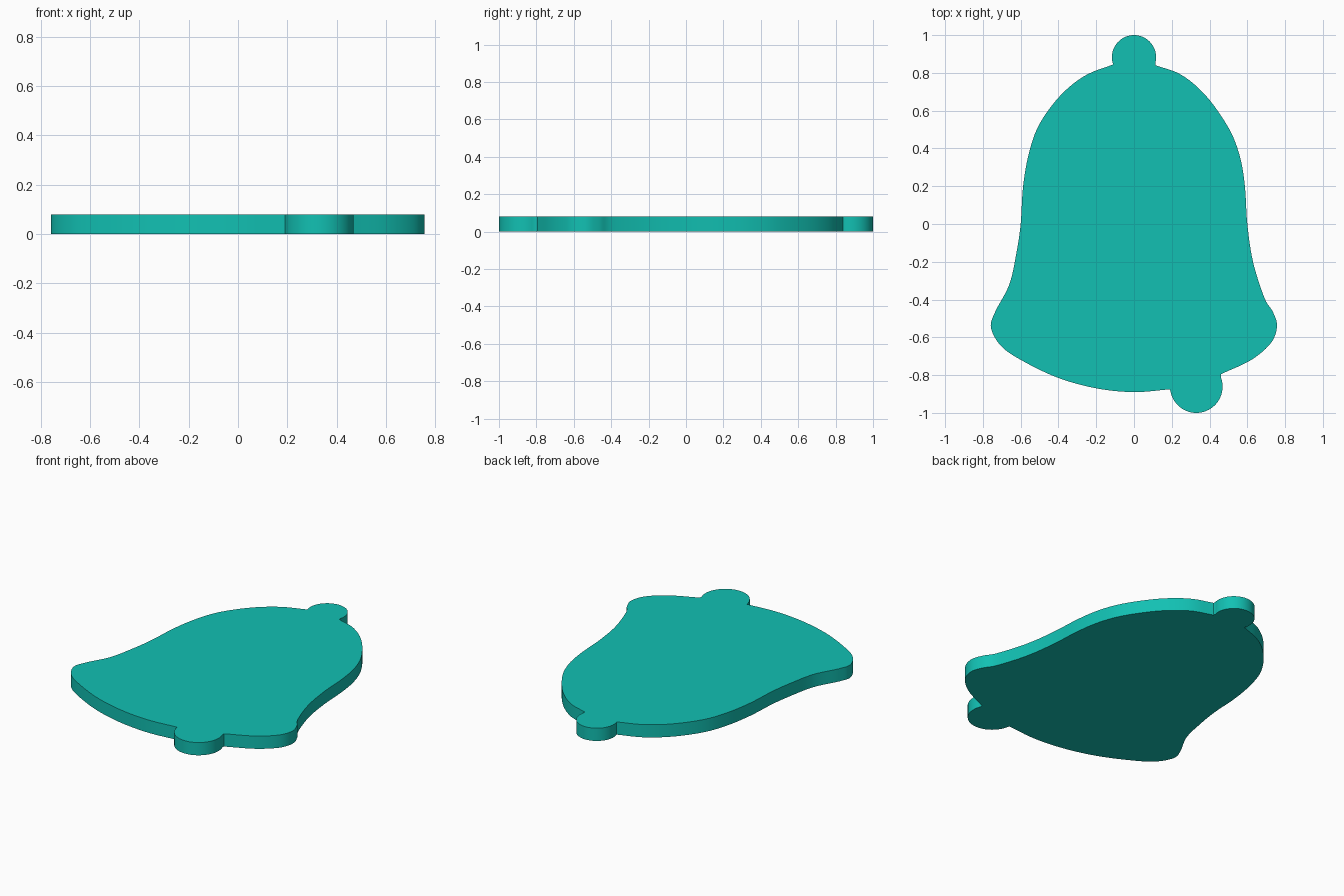
import bpy, bmesh, math
from mathutils import Vector

if "Cube" in bpy.data.objects:
    bpy.data.objects.remove(bpy.data.objects["Cube"])

THICKNESS = 0.08


def smooth_path(points, steps=6):
    """Catmull-Rom curve through the points, ends included."""
    p = [Vector(q) for q in points]
    p = [2 * p[0] - p[1]] + p + [2 * p[-1] - p[-2]]
    out = []
    for a, b, c, d in zip(p, p[1:], p[2:], p[3:]):
        for i in range(steps):
            t = i / steps
            out.append(0.5 * (2 * b + (c - a) * t + (2 * a - 5 * b + 4 * c - d) * t ** 2
                              + (3 * b - a - 3 * c + d) * t ** 3))
    return out + [p[-2]]


def arc(cx, cy, r, start, end, steps=36):
    """Clockwise arc without its end points' duplicates."""
    angles = [math.radians(start + (end - start) * i / steps) for i in range(1, steps)]
    return [Vector((cx + r * math.cos(a), cy + r * math.sin(a))) for a in angles]


# Bell sides, clockwise from the top knob
right_side = [(0.115, 0.84), (0.25, 0.79), (0.38, 0.68), (0.50, 0.51), (0.56, 0.36),
              (0.587, 0.2), (0.60, 0.0), (0.63, -0.2), (0.69, -0.39), (0.735, -0.465),
              (0.757, -0.54), (0.725, -0.63), (0.62, -0.72), (0.46, -0.795)]
left_side = [(0.19, -0.875), (0.0, -0.89), (-0.2, -0.87), (-0.4, -0.815), (-0.58, -0.73),
             (-0.70, -0.65), (-0.757, -0.55), (-0.735, -0.465), (-0.66, -0.32),
             (-0.622, -0.15), (-0.60, 0.0), (-0.587, 0.2), (-0.555, 0.38), (-0.50, 0.53),
             (-0.39, 0.68), (-0.26, 0.785), (-0.11, 0.845)]

# Full outline: knob, right side, clapper, rim and left side
outline = (arc(0, 0.883, 0.117, 199, -21) + smooth_path(right_side)
           + arc(0.33, -0.861, 0.139, 27, -174) + smooth_path(left_side))

# Flat plate
bm = bmesh.new()
face = bm.faces.new([bm.verts.new((v.x, v.y, 0)) for v in outline])
top = bmesh.ops.extrude_face_region(bm, geom=[face], use_keep_orig=True)
verts = [g for g in top["geom"] if isinstance(g, bmesh.types.BMVert)]
bmesh.ops.translate(bm, verts=verts, vec=(0, 0, THICKNESS))
bmesh.ops.recalc_face_normals(bm, faces=bm.faces)
mesh = bpy.data.meshes.new("bell_plate")
bm.to_mesh(mesh)
bm.free()
plate = bpy.data.objects.new("bell_plate", mesh)
bpy.context.collection.objects.link(plate)

# Teal colour and smooth edge walls
teal = bpy.data.materials.new("teal")
teal.diffuse_color = (0.006, 0.53, 0.45, 1)
teal.use_nodes = True
teal.node_tree.nodes["Principled BSDF"].inputs["Base Color"].default_value = teal.diffuse_color
mesh.materials.append(teal)
bpy.context.view_layer.objects.active = plate
plate.select_set(True)
bpy.ops.object.shade_smooth_by_angle(angle=math.radians(30))
